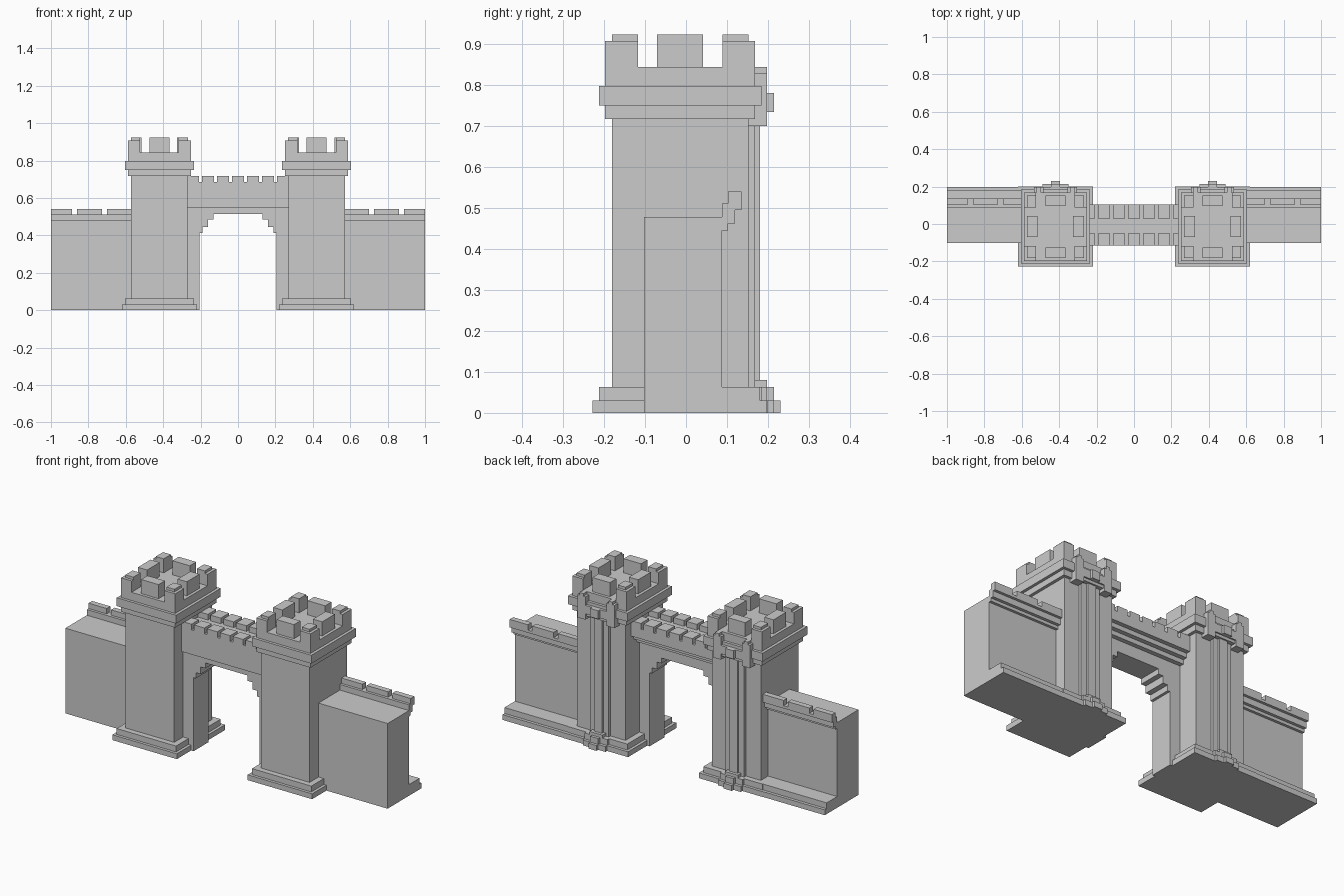
import bpy, bmesh
from mathutils import Vector

if "Cube" in bpy.data.objects:
    bpy.data.objects.remove(bpy.data.objects["Cube"])

CX, CY = 0.42, -0.0145          # centre of the right tower


def make(name, bm, mirror):
    me = bpy.data.meshes.new(name)
    bmesh.ops.recalc_face_normals(bm, faces=bm.faces)
    bm.to_mesh(me)
    bm.free()
    ob = bpy.data.objects.new(name, me)
    bpy.context.collection.objects.link(ob)
    if mirror:
        ob.modifiers.new("mirror", 'MIRROR').use_mirror_merge = False
    return ob


def boxes(name, items, mirror=True):
    """Each item is (x0, x1, y0, y1, z0, z1)."""
    bm = bmesh.new()
    for x0, x1, y0, y1, z0, z1 in items:
        lo, hi = Vector((x0, y0, z0)), Vector((x1, y1, z1))
        for v in bmesh.ops.create_cube(bm, size=1)["verts"]:
            v.co = (lo + hi) / 2 + v.co * (hi - lo)
    return make(name, bm, mirror)


def prism(name, pts, axis, a, b, mirror=True):
    """Extrude a closed profile: axis 'x' takes (y, z), axis 'y' takes (x, z)."""
    bm = bmesh.new()
    put = (lambda p: (a, *p)) if axis == 'x' else (lambda p: (p[0], a, p[1]))
    face = bm.faces.new([bm.verts.new(put(p)) for p in pts])
    ext = bmesh.ops.extrude_face_region(bm, geom=[face])["geom"]
    move = (b - a, 0, 0) if axis == 'x' else (0, b - a, 0)
    bmesh.ops.translate(bm, vec=move,
                        verts=[e for e in ext if isinstance(e, bmesh.types.BMVert)])
    return make(name, bm, mirror)


def ring(hx, hy, z0, z1):
    return (CX - hx, CX + hx, CY - hy, CY + hy, z0, z1)


def centred(half, y0, y1, z0, z1, off=0):
    return (CX + off - half, CX + off + half, y0, y1, z0, z1)


# Towers: plinth, shaft, crown mouldings
boxes("tower_plinth", [ring(.200, .214, 0, .03), ring(.184, .198, .03, .063)])
boxes("tower_shaft", [ring(.151, .1665, .06, .72)])
boxes("tower_crown", [ring(.168, .1825, .717, .75), ring(.184, .198, .75, .797),
                      ring(.168, .1825, .797, .843)])

# Tower battlements: stepped corners and middle merlons
corners, middles = [], []
for sx in (-1, 1):
    for sy in (-1, 1):
        for inset, top in ((0, .907), (.016, .922)):
            xs = sorted((CX + sx * (.168 - inset), CX + sx * .103))
            ys = sorted((CY + sy * (.1825 - inset), CY + sy * .103))
            corners.append((*xs, *ys, .83, top))
    xs = sorted((CX + sx * .152, CX + sx * .095))
    middles.append((*xs, CY - .056, CY + .056, .83, .922))
    ys = sorted((CY + sx * .1665, CY + sx * .11))
    middles.append((CX - .054, CX + .054, *ys, .83, .922))
boxes("tower_corner_merlons", corners)
boxes("tower_middle_merlons", middles)

# Rear pilaster with stepped foot and eared head
boxes("pilaster_shaft", [centred(.058, .14, .168, .06, .72),
                         centred(.025, .14, .181, .06, .72)])
boxes("pilaster_foot", [centred(.07, .14, .214, 0, .03), centred(.025, .14, .23, 0, .03),
                        centred(.07, .14, .198, .03, .063), centred(.025, .14, .214, .03, .063),
                        centred(.04, .14, .198, .063, .08)])
head = [centred(.09, .14, .19, .717, .78), centred(.07, .14, .198, .733, .78),
        centred(.025, .14, .214, .733, .78)]
for s in (-1, 1):
    head += [centred(.025, .14, .198, .70, .828, s * .09),
             centred(.012, .16, .198, .82, .843, s * .09)]
boxes("pilaster_head", head)

# Side walls with a stepped rear parapet
wall = [(-.102, 0), (.198, 0), (.198, .03), (.181, .03), (.181, .063), (.088, .063),
        (.088, .445), (.103, .445), (.103, .462), (.12, .462), (.12, .495),
        (.135, .495), (.135, .51), (.088, .51), (.088, .478), (-.102, .478)]
prism("side_wall", wall, 'x', .45, 1)
boxes("side_wall_merlons", [(a, b, .103, .135, .505, .54)
                            for a, b in ((.55, .70), (.727, .86), (.887, 1))])

# Gate arch: stepped opening between two piers
half = [(.205, 0), (.205, .413), (.19, .413), (.19, .445), (.16, .445),
        (.16, .485), (.131, .485), (.131, .515)]
arch = half + [(-x, z) for x, z in reversed(half)]
arch += [(-.3, 0), (-.3, .60), (.3, .60), (.3, 0)]
prism("gate_arch", arch, 'y', -.102, .03, mirror=False)

# Bridge over the gate, corbelled out at the rear
deck = [(-.115, .547), (.03, .547), (.03, .58), (.055, .58), (.055, .605), (.08, .605),
        (.08, .63), (.104, .63), (.104, .685), (-.115, .685)]
prism("bridge_deck", deck, 'x', -.3, .3, mirror=False)
boxes("bridge_merlons", [(max(-.28, i * .08 - .032), min(.28, i * .08 + .032), y0, y1, .68, .717)
                         for i in range(-3, 4)
                         for y0, y1 in ((-.115, -.05), (.03, .104))], mirror=False)
